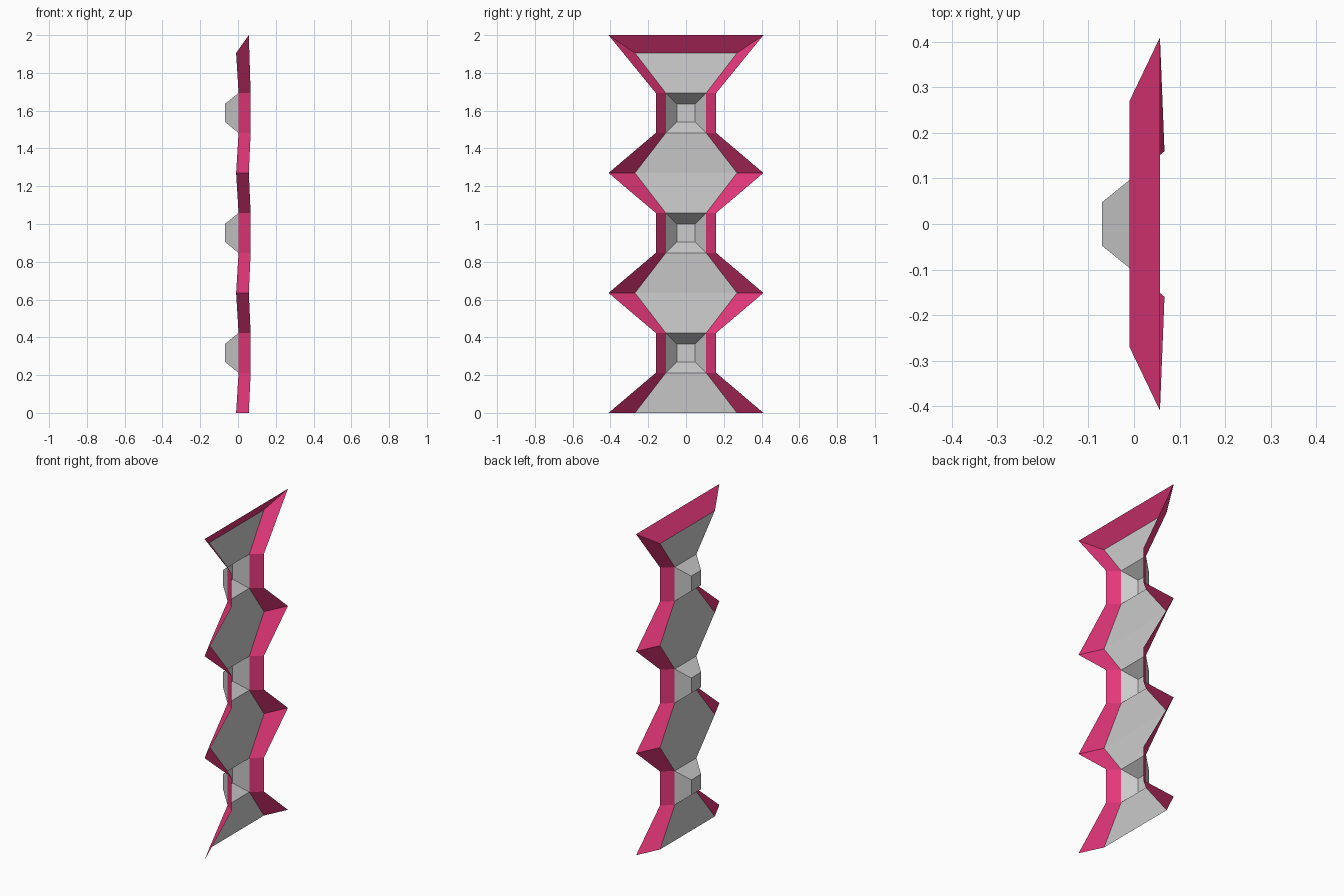
import bpy

if "Cube" in bpy.data.objects:
    bpy.data.objects.remove(bpy.data.objects["Cube"])

STEP = 0.2117          # height of one profile segment
LEVELS = 10            # rows of the outline, bottom to top


def make_object(name, verts, faces, colour=None):
    mesh = bpy.data.meshes.new(name)
    mesh.from_pydata(verts, [], faces)
    mesh.update()
    obj = bpy.data.objects.new(name, mesh)
    bpy.context.collection.objects.link(obj)
    if colour:
        mat = bpy.data.materials.new(name + "_red")
        mat.diffuse_color = colour
        mat.use_nodes = True
        mat.node_tree.nodes["Principled BSDF"].inputs["Base Color"].default_value = mat.diffuse_color
        mesh.materials.append(mat)
    return obj


# Outline rows repeat wide, narrow, narrow
inner, outer = [], []
for i in range(LEVELS):
    wide = i % 3 == 0
    z = i * STEP
    inner.append((-0.01, 0.27, z) if wide else (0.003, 0.107, z))
    outer.append((0.057, 0.41, z) if wide else (0.067, 0.16, z))
outer[-1] = (0.057, 0.41, 2.0)     # top rim flares upward


def mirror(p):
    return (p[0], -p[1], p[2])


# Grey panels between the necks
verts = [v for p in inner for v in (mirror(p), p)]
faces = [(2 * i, 2 * i + 1, 2 * i + 3, 2 * i + 2)
         for i in range(LEVELS - 1) if i % 3 != 1]
make_object("back_panel", verts, faces)

# Tapered recess in each neck
for n in range(3):
    low, high = inner[3 * n + 1][2], inner[3 * n + 2][2]
    verts = []
    for x, y, inset in ((0.003, 0.107, 0), (-0.07, 0.048, 0.059)):
        a, b = low + inset, high - inset
        verts += [(x, -y, a), (x, y, a), (x, y, b), (x, -y, b)]
    faces = [(k, (k + 1) % 4, 4 + (k + 1) % 4, 4 + k) for k in range(4)]
    make_object(f"neck_recess_{n + 1}", verts, faces + [(4, 5, 6, 7)])

# Red flared rim: up one side, across the top, down the other
rim_in = inner + [mirror(p) for p in reversed(inner)]
rim_out = outer + [mirror(p) for p in reversed(outer)]
n = len(rim_in)
faces = [(i, n + i, n + i + 1, i + 1)[::-1] for i in range(n - 1)]
make_object("flared_rim", rim_in + rim_out, faces, (0.8, 0.04, 0.2, 1))
